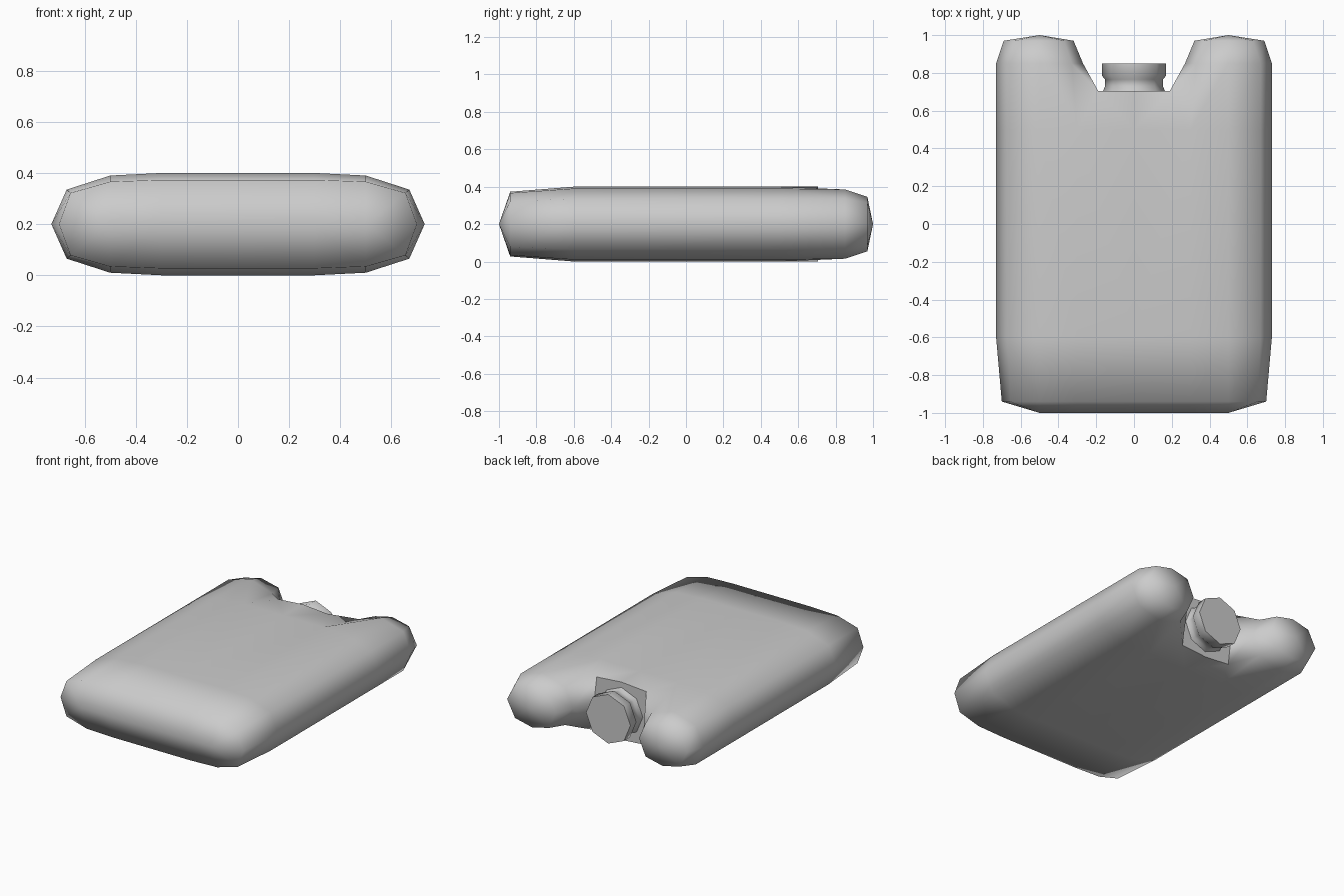
import bpy, bmesh, math

if "Cube" in bpy.data.objects:
    bpy.data.objects.remove(bpy.data.objects["Cube"])


def finish(name, bm):
    bmesh.ops.recalc_face_normals(bm, faces=bm.faces[:])
    me = bpy.data.meshes.new(name)
    bm.to_mesh(me)
    bm.free()
    ob = bpy.data.objects.new(name, me)
    bpy.context.collection.objects.link(ob)
    ob.location.z = 0.2
    return ob


# Body: one quarter built around its mid-plane, then mirrored in x and z
bm = bmesh.new()


def ring(y, pts):
    return [bm.verts.new((x, y, z)) for x, z in pts]


def strip(a, b):
    for i in range(len(a) - 1):
        quad = list(dict.fromkeys([a[i], a[i + 1], b[i + 1], b[i]]))
        bm.faces.new(quad)


full = [(0, .2), (.3, .2), (.5, .19), (.67, .135), (.73, 0)]
ridge = ring(-1, [(0, 0), (.3, 0), (.5, 0)])
ridge += [ridge[2]] * 2
foot = ring(-.94, [(0, .173), (.3, .173), (.5, .166), (.655, .122), (.70, 0)])
low = ring(-.6, full)
high = ring(.5, full)
for a, b in ((ridge, foot), (foot, low), (low, high)):
    strip(a, b)

# Shoulder lobe, closed by a fan at its tip
lobe = ring(.85, [(.27, 0), (.33, .13), (.5, .185), (.67, .135), (.73, 0)])
crown = ring(.97, [(.32, 0), (.37, .115), (.5, .145), (.63, .115), (.69, 0)])
tip = ring(1, [(.5, 0)])
strip(high[1:], lobe[1:])
strip(lobe, crown)
strip(crown, tip * 5)

# Flat plate under the cap and the notch walls around it
plate = ring(.705, [(0, .2), (.19, .185), (.21, 0), (0, 0)])
bm.faces.new(plate)
strip(high[:2], plate[:2])
bm.faces.new((high[1], lobe[1], plate[1]))
bm.faces.new((plate[1], lobe[1], lobe[0], plate[2]))

for axis in 'XZ':
    bmesh.ops.mirror(bm, geom=bm.verts[:] + bm.edges[:] + bm.faces[:],
                     axis=axis, merge_dist=1e-4)
bmesh.ops.remove_doubles(bm, verts=bm.verts[:], dist=1e-4)
bm.normal_update()
for f in bm.faces:
    f.smooth = True
for e in bm.edges:
    flat = [abs(f.normal.y) > .999 for f in e.link_faces]
    if any(flat) and not all(flat):
        e.smooth = False
finish("canister_body", bm)

# Cap and neck: eight-sided turned profile along y
bm = bmesh.new()
rings = []
for r, y in ((.165, .70), (.153, .73), (.153, .765), (.17, .785), (.17, .85)):
    rings.append(ring(y, [(r * math.cos(i * math.tau / 8), r * math.sin(i * math.tau / 8))
                          for i in range(8)]))
for a, b in zip(rings, rings[1:]):
    strip(a + a[:1], b + b[:1])
bm.faces.new(rings[-1])
bm.faces.new(rings[0])
cap = finish("screw_cap", bm)
bpy.context.view_layer.objects.active = cap
cap.select_set(True)
bpy.ops.object.shade_smooth_by_angle(angle=math.radians(60))
